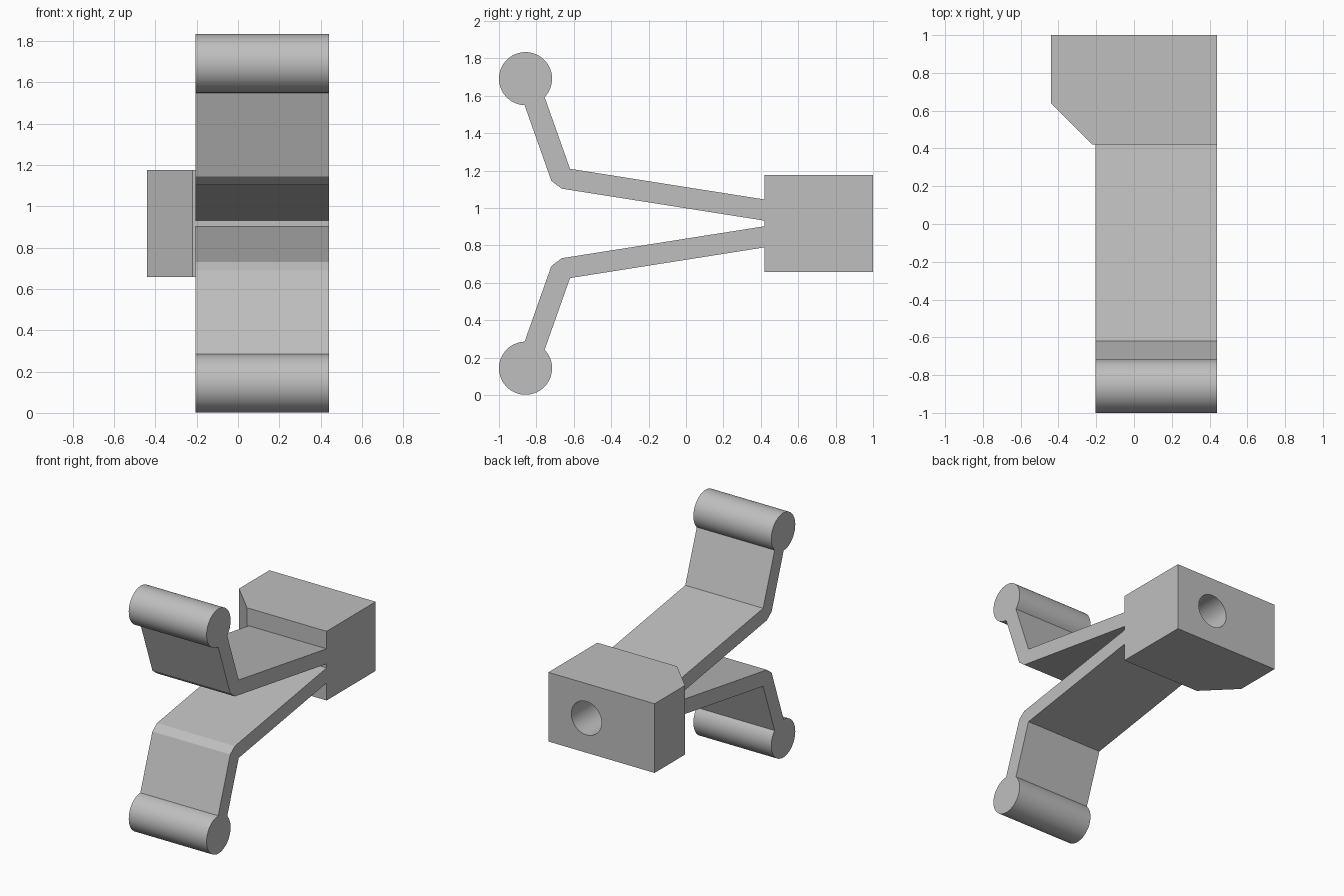
import bpy, bmesh
from math import cos, sin, radians
from mathutils import Vector

if "Cube" in bpy.data.objects:
    bpy.data.objects.remove(bpy.data.objects["Cube"], do_unlink=True)

MID_Z = 0.917                 # height of the mirror plane between the arms
LEFT, RIGHT = 0.44, -0.205    # width of the arms along x

grey = bpy.data.materials.new("plain grey")
grey.use_nodes = True
grey.diffuse_color = (0.52, 0.52, 0.52, 1)
grey.node_tree.nodes["Principled BSDF"].inputs["Base Color"].default_value = grey.diffuse_color


def prism(name, base, direction):
    """Extrude a closed outline along a direction into a solid."""
    bm = bmesh.new()
    face = bm.faces.new([bm.verts.new(p) for p in base])
    geom = bmesh.ops.extrude_face_region(bm, geom=[face], use_keep_orig=True)["geom"]
    top = [v for v in geom if isinstance(v, bmesh.types.BMVert)]
    bmesh.ops.translate(bm, verts=top, vec=Vector(direction))
    bmesh.ops.recalc_face_normals(bm, faces=bm.faces)
    mesh = bpy.data.meshes.new(name)
    bm.to_mesh(mesh)
    bm.free()
    mesh.materials.append(grey)
    obj = bpy.data.objects.new(name, mesh)
    bpy.context.collection.objects.link(obj)
    return obj


def smooth(obj):
    bpy.ops.object.select_all(action='DESELECT')
    obj.select_set(True)
    bpy.context.view_layer.objects.active = obj
    bpy.ops.object.shade_smooth_by_angle(angle=radians(20))


# Mounting block with one cut corner
outline = [(LEFT, 0.42), (LEFT, 1), (-0.44, 1), (-0.44, 0.64), (-0.22, 0.42)]
block = prism("mounting_block", [(x, y, 0.658) for x, y in outline], (0, 0, 0.518))

# Round blind hole in the back of the block
ring = [radians(a) for a in range(0, 360, 6)]
cutter = prism("hole_cutter",
               [(0.125 + 0.125 * cos(a), 0.55, MID_Z + 0.125 * sin(a)) for a in ring],
               (0, 0.6, 0))
cutter.hide_render = True
cut = block.modifiers.new("hole", 'BOOLEAN')
cut.operation = 'DIFFERENCE'
cut.solver = 'EXACT'
cut.object = cutter
bpy.context.view_layer.objects.active = block
bpy.ops.object.modifier_apply(modifier=cut.name)
bpy.data.objects.remove(cutter, do_unlink=True)
smooth(block)

# Bent arm profile (y, height above the mirror plane) ending in a round bar
ROLL_Y, ROLL_H, ROLL_R = -0.858, 0.774, 0.142
inner = [(-0.72, 0.228), (-0.665, 0.186), (0.42, 0.015)]
outer = [(0.42, 0.128), (-0.62, 0.292)]
arc = [(ROLL_Y + ROLL_R * cos(radians(a)), ROLL_H + ROLL_R * sin(radians(a)))
       for a in range(-44, 269, 6)]
profile = inner + outer + arc

for name, side in (("upper_arm", 1), ("lower_arm", -1)):
    arm = prism(name, [(RIGHT, y, MID_Z + side * h) for y, h in profile],
                (LEFT - RIGHT, 0, 0))
    smooth(arm)
